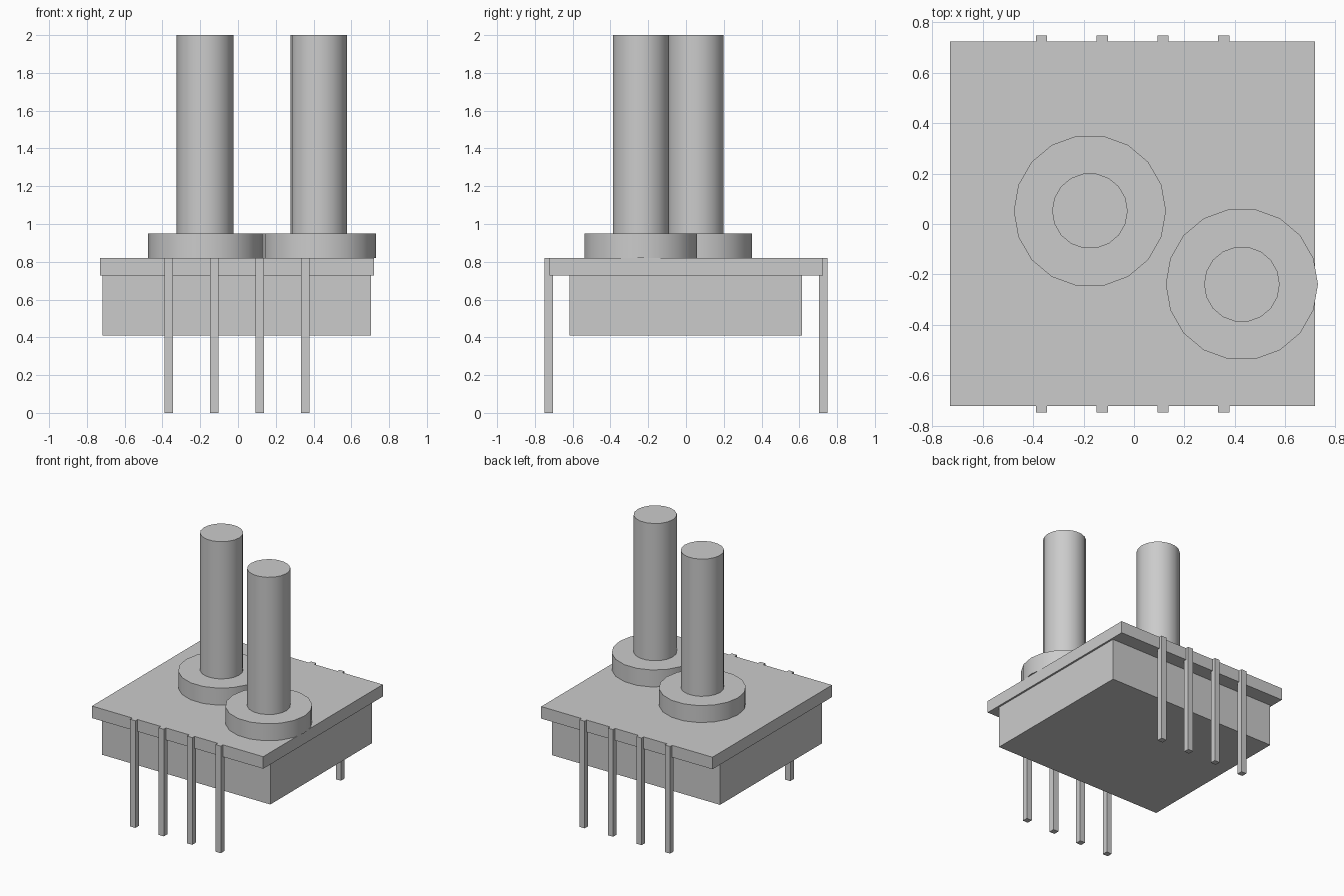
import bpy
import math

old = bpy.data.objects.get("Cube")
if old:
    bpy.data.objects.remove(old, do_unlink=True)

# One plain grey for every part
GREY = (0.6, 0.6, 0.6, 1.0)
grey = bpy.data.materials.new("plain grey")
grey.use_nodes = True
grey.diffuse_color = GREY
grey.node_tree.nodes["Principled BSDF"].inputs["Base Color"].default_value = GREY


def finish(name):
    obj = bpy.context.object
    obj.name = name
    obj.data.materials.append(grey)
    return obj


def box(name, low, high):
    centre = [(a + b) / 2 for a, b in zip(low, high)]
    bpy.ops.mesh.primitive_cube_add(size=1, location=centre)
    obj = finish(name)
    obj.scale = [b - a for a, b in zip(low, high)]
    bpy.ops.object.transform_apply(location=False, rotation=False, scale=True)
    return obj


def cylinder(name, x, y, radius, bottom, top):
    bpy.ops.mesh.primitive_cylinder_add(
        vertices=18, radius=radius, depth=top - bottom,
        location=(x, y, (bottom + top) / 2), rotation=(0, 0, math.pi / 2))
    obj = finish(name)
    bpy.ops.object.shade_smooth_by_angle(angle=math.radians(30))
    return obj


PLATE_BOTTOM, PLATE_TOP, FLANGE_TOP = 0.728, 0.82, 0.95

# Housing and the wider lid plate on it
box("housing", (-0.718, -0.616, 0.41), (0.705, 0.614, PLATE_BOTTOM))
box("lid_plate", (-0.731, -0.722, PLATE_BOTTOM), (0.719, 0.724, PLATE_TOP))

# Two pressure ports, each a flange with a tall tube
for side, x, y in (("right", -0.175, 0.052), ("left", 0.428, -0.239)):
    cylinder(side + "_port_flange", x, y, 0.302, PLATE_TOP, FLANGE_TOP)
    cylinder(side + "_port_tube", x, y, 0.15, FLANGE_TOP, 2.0)

# Four pins along the front and four along the back
for row, inner, outer in (("front", -0.705, -0.748), ("back", 0.705, 0.748)):
    for i in range(4):
        x = -0.367 + 0.241 * i
        box(f"{row}_pin_{i + 1}",
            (x - 0.022, min(inner, outer), 0),
            (x + 0.022, max(inner, outer), PLATE_TOP))
